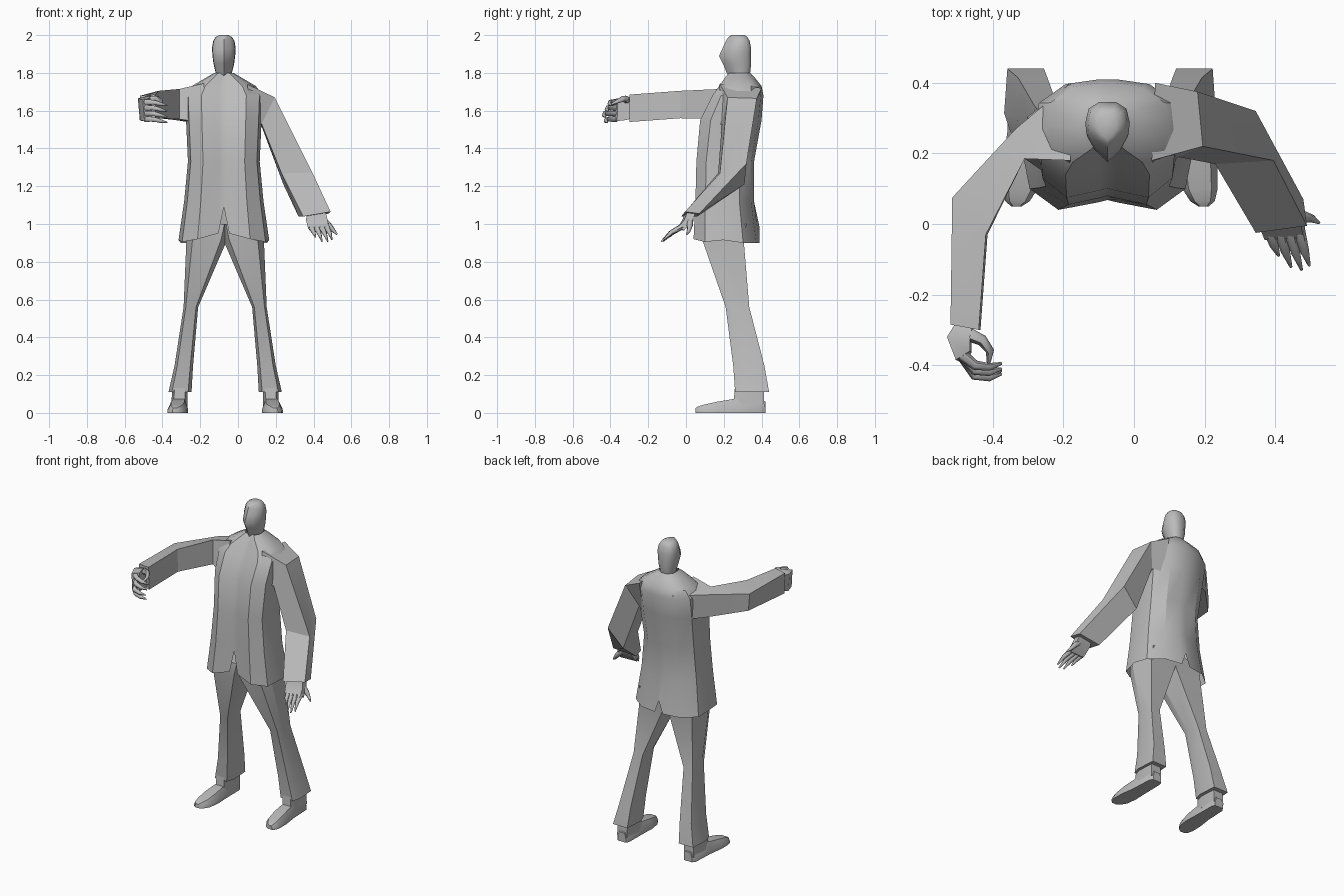
import bpy, bmesh, math
from mathutils import Vector

grey = bpy.data.materials.new("plain_grey")
grey.diffuse_color = (0.5, 0.5, 0.5, 1)
CX = -0.075  # body centre line


def loft(name, rings, caps=True, angle=35):
    """Skin a list of equal-length point rings."""
    bm = bmesh.new()
    vr = [[bm.verts.new(p) for p in r] for r in rings]
    n = len(vr[0])
    for a, b in zip(vr, vr[1:]):
        for i in range(n):
            j = (i + 1) % n
            bm.faces.new((a[i], a[j], b[j], b[i]))
    if caps:
        bm.faces.new(vr[0][::-1])
        bm.faces.new(vr[-1])
    bmesh.ops.recalc_face_normals(bm, faces=bm.faces)
    me = bpy.data.meshes.new(name)
    bm.to_mesh(me)
    bm.free()
    me.materials.append(grey)
    ob = bpy.data.objects.new(name, me)
    bpy.context.collection.objects.link(ob)
    bpy.ops.object.select_all(action='DESELECT')
    bpy.context.view_layer.objects.active = ob
    ob.select_set(True)
    bpy.ops.object.shade_smooth_by_angle(angle=math.radians(angle))
    return ob


def ring(half, z, w, yf, yb, cx=CX):
    """Mirror a half profile (side fraction, depth fraction) into a level ring."""
    pts = [(f * w, yf + d * (yb - yf)) for f, d in half]
    full = pts + [(-x, y) for x, y in pts[-2:0:-1]]
    return [(cx + x, y, z) for x, y in full]


def tube(name, path, radii, sides=6):
    """Tapered finger along a path."""
    path = [Vector(p) for p in path]
    rings = []
    for i, p in enumerate(path):
        d = path[min(i + 1, len(path) - 1)] - path[max(i - 1, 0)]
        q = d.to_track_quat('Z', 'Y')
        rings.append([p + q @ Vector((radii[i] * math.cos(t), radii[i] * math.sin(t), 0))
                      for t in (2 * math.pi * k / sides for k in range(sides))])
    loft(name, rings, angle=60)


# Jacket body, with slits at the centre of the hem front and back
half = [(0, .08), (.12, .06), (.58, 0), (.92, .17), (1, .45), (.95, .75), (.58, .95), (.12, 1), (0, 1)]
rows = [(.92, .24, .04, .39), (1.12, .21, .05, .36), (1.33, .19, .055, .36), (1.55, .2, .075, .4),
        (1.68, .205, .14, .41), (1.73, .17, .175, .4), (1.78, .085, .21, .36), (1.8, .05, .23, .34)]
body = [ring(half, *r) for r in rows]
hem = [1.09, .95, .92, .905, .915, .9, .9, .9, .98]
hem += hem[-2:0:-1]
body[0] = [(x, y, z) for (x, y, _), z in zip(body[0], hem)]
loft("jacket_body", body, caps=False, angle=30)

# Head and neck with a pointed nose line
face = [(0, 0), (.6, .2), (.95, .42), (1, .62), (.85, .88), (.4, 1), (0, 1)]
loft("head", [ring(face, *r) for r in [
    (1.76, .04, .24, .33), (1.8, .043, .215, .34), (1.85, .055, .195, .345), (1.89, .06, .175, .345),
    (1.93, .063, .193, .345), (1.97, .056, .212, .337), (1.99, .043, .225, .325), (2.0, .025, .24, .31)]],
    angle=50)

# Sleeves: four-cornered sections from shoulder to wrist
loft("raised_sleeve", [
    [(-.18, .4, 1.7), (-.18, .18, 1.745), (-.2, .11, 1.54), (-.2, .36, 1.53)],
    [(-.335, .27, 1.70), (-.31, .185, 1.715), (-.31, .185, 1.555), (-.33, .27, 1.55)],
    [(-.515, .075, 1.68), (-.42, -.03, 1.705), (-.415, -.03, 1.56), (-.51, .08, 1.57)],
    [(-.52, -.285, 1.68), (-.44, -.3, 1.685), (-.435, -.3, 1.54), (-.515, -.285, 1.545)]], angle=20)
loft("lowered_sleeve", [
    [(.06, .40, 1.72), (.05, .18, 1.74), (.07, .13, 1.5), (.07, .34, 1.5)],
    [(.18, .375, 1.665), (.195, .22, 1.67), (.125, .19, 1.53), (.12, .31, 1.53)],
    [(.345, .32, 1.32), (.395, .18, 1.27), (.23, .17, 1.27), (.24, .31, 1.21)],
    [(.48, .07, 1.055), (.49, -.005, 1.065), (.345, -.025, 1.04), (.32, .06, 1.04)]], angle=20)

# Raised hand, fingers curling towards the centre
loft("raised_palm", [
    [(-.505, -.28, 1.66), (-.455, -.28, 1.665), (-.45, -.28, 1.56), (-.5, -.28, 1.56)],
    [(-.53, -.32, 1.665), (-.465, -.32, 1.68), (-.46, -.32, 1.55), (-.52, -.32, 1.55)],
    [(-.505, -.385, 1.66), (-.465, -.36, 1.665), (-.46, -.365, 1.545), (-.495, -.39, 1.545)]], angle=50)
for i in range(4):
    z = 1.645 - .03 * i
    y = (-.39, -.405, -.42, -.41)[i]
    tube(f"raised_finger_{i + 1}", [(-.488, -.37, z), (-.45, y - .01, z), (-.41, y - .015, z - .01),
                                    (-.375, y - .005, z - .018)], [.017, .014, .011, .004])
tube("raised_thumb", [(-.475, -.31, 1.655), (-.43, -.33, 1.665), (-.408, -.36, 1.65), (-.412, -.395, 1.635)],
     [.02, .016, .012, .005])

# Lowered hand, fingers pointing down and forward
loft("lowered_palm", [
    [(.365, -.005, 1.06), (.465, .005, 1.06), (.46, .05, 1.06), (.37, .045, 1.06)],
    [(.36, -.02, 1.02), (.475, -.01, 1.02), (.475, .035, 1.02), (.37, .035, 1.02)],
    [(.37, -.045, .98), (.48, -.04, .985), (.485, -.01, .965), (.38, -.015, .965)]], angle=50)
tips = [(.41, -.09, .93), (.445, -.122, .908), (.475, -.13, .908), (.497, -.118, .918)]
for i, tip in enumerate(tips):
    base = Vector((.385 + .028 * i, -.022, .985))
    tip = Vector(tip)
    tube(f"lowered_finger_{i + 1}", [base, base.lerp(tip, .5) + Vector((0, -.005, .006)), tip],
         [.017, .013, .004])
tube("lowered_thumb", [(.445, .02, 1.03), (.485, .02, .99), (.505, .015, .965), (.525, .003, .945)],
     [.02, .016, .011, .004])


def trouser_ring(s, z, x0, x1, y0, y1):
    """Leg section with narrowed front corners; x measured outwards from the centre line."""
    c, d = .15 * (x1 - x0), .3 * (y1 - y0)
    pts = [(x0 + c, y0), (x1 - c, y0), (x1, y0 + d), (x1 - c / 2, y1), (x0 + c / 2, y1), (x0, y0 + d)]
    return [(-.068 + s * x, y, z) for x, y in pts]


# Legs and shoes on both sides
for side, s in (("right", -1), ("left", 1)):
    loft(f"{side}_trouser_leg", [trouser_ring(s, *r) for r in [
        (1.0, -.03, .2, .09, .32), (.92, -.012, .205, .085, .305), (.56, .143, .22, .21, .335),
        (.25, .17, .268, .25, .415), (.11, .178, .3, .26, .44)]], angle=25)
    loft(f"{side}_ankle", [trouser_ring(s, *r) for r in [
        (.03, .2, .285, .25, .415), (.15, .2, .28, .26, .41)]])
    shoe = []
    for y, cx, w, h in [(.42, .24, .03, .06), (.4, .243, .042, .07), (.26, .245, .046, .075),
                        (.17, .25, .054, .06), (.1, .255, .05, .045), (.065, .262, .035, .035),
                        (.05, .265, .015, .025)]:
        prof = [(-1, 0), (1, 0), (1, .35), (.65, 1), (-.65, 1), (-1, .35)]
        shoe.append([(-.068 + s * (cx + a * w), y, b * h) for a, b in prof])
    loft(f"{side}_shoe", shoe, angle=40)
